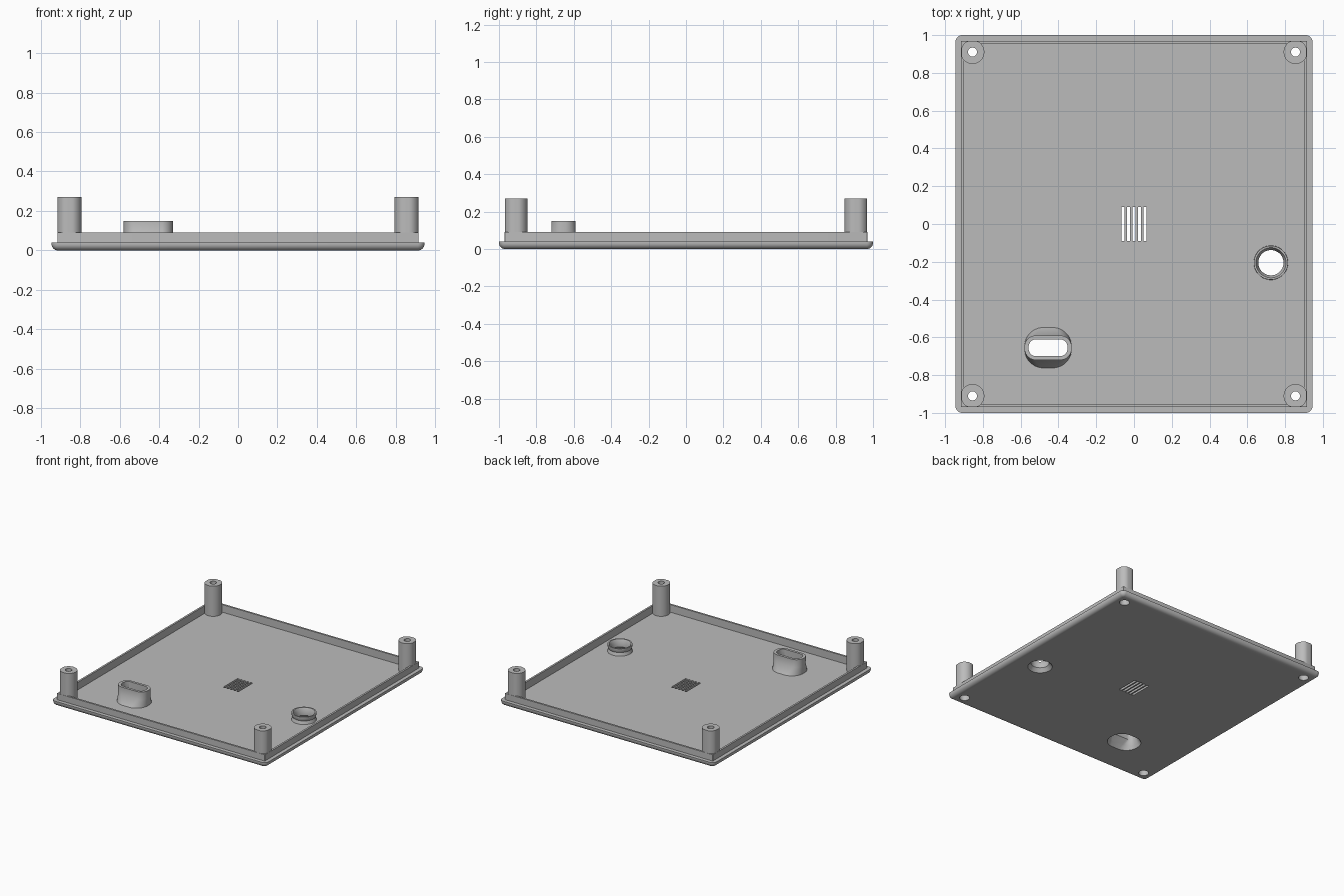
import bpy, bmesh, math

cube = bpy.data.objects.get("Cube")
if cube:
    bpy.data.objects.remove(cube, do_unlink=True)

grey = bpy.data.materials.new("plain grey")
grey.use_nodes = True
GREY = (0.5, 0.5, 0.5, 1)
grey.diffuse_color = GREY
grey.node_tree.nodes["Principled BSDF"].inputs["Base Color"].default_value = GREY

STEPS = 8            # points per rounded corner
EDGE_X, EDGE_Y = 0.945, 1.0
WALL_X, WALL_Y, WALL = 0.915, 0.97, 0.015
LIP, FLOOR, RIM = 0.04, 0.03, 0.09
POST_X, POST_Y, POST_TOP = 0.855, 0.91, 0.27


def rounded(w, h, r, z):
    """Rounded rectangle ring: half width, half depth, corner radius, height."""
    pts = []
    for q, (sx, sy) in enumerate([(1, 1), (-1, 1), (-1, -1), (1, -1)]):
        for k in range(STEPS):
            a = math.pi / 2 * (q + (k + 0.5) / STEPS)
            pts.append((sx * (w - r) + r * math.cos(a),
                        sy * (h - r) + r * math.sin(a), z))
    return pts


def circle(r, z):
    return rounded(r, r, r, z)


def add_loft(bm, rings, centre=(0, 0), tube=False, limit=None):
    """Skin rings; tube joins last to first, otherwise both ends are capped."""
    loops = []
    for ring in rings:
        loop = []
        for x, y, z in ring:
            x, y = x + centre[0], y + centre[1]
            if limit:
                x = max(-limit[0], min(limit[0], x))
                y = max(-limit[1], min(limit[1], y))
            loop.append(bm.verts.new((x, y, z)))
        loops.append(loop)
    pairs = list(zip(loops, loops[1:]))
    if tube:
        pairs.append((loops[-1], loops[0]))
    else:
        bm.faces.new(loops[0])
        bm.faces.new(loops[-1])
    n = len(loops[0])
    for a, b in pairs:
        for i in range(n):
            j = (i + 1) % n
            bm.faces.new((a[i], a[j], b[j], b[i]))


def finish(name, bm):
    bmesh.ops.recalc_face_normals(bm, faces=bm.faces)
    mesh = bpy.data.meshes.new(name)
    bm.to_mesh(mesh)
    bm.free()
    mesh.materials.append(grey)
    ob = bpy.data.objects.new(name, mesh)
    bpy.context.collection.objects.link(ob)
    return ob


def select(ob):
    bpy.ops.object.select_all(action='DESELECT')
    ob.select_set(True)
    bpy.context.view_layer.objects.active = ob


def smooth(ob):
    select(ob)
    bpy.ops.object.shade_smooth_by_angle(angle=math.radians(30))


# Cover: rounded lower edge, stepped lip, thin rim wall and recessed floor
rings = []
for k in range(7):
    a = math.pi / 2 * k / 6
    inset = 0.033 * (1 - math.sin(a))
    rings.append(rounded(EDGE_X - inset, EDGE_Y - inset, 0.036 - inset,
                         0.033 * (1 - math.cos(a))))
rings += [rounded(EDGE_X, EDGE_Y, 0.036, LIP),
          rounded(WALL_X, WALL_Y, 0.003, LIP),
          rounded(WALL_X, WALL_Y, 0.003, RIM),
          rounded(WALL_X - WALL, WALL_Y - WALL, 0.003, RIM),
          rounded(WALL_X - WALL, WALL_Y - WALL, 0.003, FLOOR)]
bm = bmesh.new()
add_loft(bm, rings)
cover = finish("cover", bm)

# Openings through the floor: vents, screw holes, button and socket funnels
corners = [(sx * POST_X, sy * POST_Y) for sx in (-1, 1) for sy in (-1, 1)]
button, socket = (0.725, -0.205), (-0.455, -0.655)
bm = bmesh.new()
for i in range(-2, 3):
    add_loft(bm, [rounded(0.009, 0.09, 0.003, z) for z in (-0.02, 0.06)],
             (i * 0.029, 0))
for c in corners:
    add_loft(bm, [circle(0.037, z) for z in (-0.02, 0.06)], c)
add_loft(bm, [circle(0.091, -0.001), circle(0.067, FLOOR),
              circle(0.067, 0.05)], button)
add_loft(bm, [rounded(0.125, 0.107, 0.1, -0.001),
              rounded(0.115, 0.08, 0.075, FLOOR),
              rounded(0.115, 0.08, 0.075, 0.05)], socket)
cutter = finish("opening_cutter", bm)
cutter.hide_render = True
cut = cover.modifiers.new("openings", 'BOOLEAN')
cut.operation, cut.solver, cut.object = 'DIFFERENCE', 'EXACT', cutter
select(cover)
bpy.ops.object.modifier_apply(modifier=cut.name)
bpy.data.objects.remove(cutter, do_unlink=True)
smooth(cover)

# Screw posts: counterbored tubes trimmed flush with the rim wall
for c in corners:
    bm = bmesh.new()
    add_loft(bm, [circle(0.063, FLOOR), circle(0.063, POST_TOP),
                  circle(0.024, POST_TOP), circle(0.024, 0.15),
                  circle(0.037, 0.15), circle(0.037, FLOOR)],
             c, tube=True, limit=(WALL_X - 0.001, WALL_Y - 0.001))
    side = "left" if c[0] > 0 else "right"
    end = "back" if c[1] > 0 else "front"
    smooth(finish(f"screw_post_{end}_{side}", bm))

# Button collar: short waisted ring
bm = bmesh.new()
add_loft(bm, [circle(0.091, FLOOR), circle(0.083, 0.055), circle(0.09, 0.07),
              circle(0.09, 0.088), circle(0.08, 0.088), circle(0.067, 0.06),
              circle(0.067, FLOOR)], button, tube=True)
smooth(finish("button_collar", bm))

# Socket shroud: round base blending up into a slotted oval
bm = bmesh.new()
add_loft(bm, [rounded(0.125, 0.107, 0.1, FLOOR),
              rounded(0.125, 0.065, 0.06, RIM),
              rounded(0.125, 0.065, 0.06, 0.15),
              rounded(0.103, 0.045, 0.04, 0.15),
              rounded(0.103, 0.045, 0.04, 0.07),
              rounded(0.115, 0.08, 0.075, FLOOR)], socket, tube=True)
smooth(finish("socket_shroud", bm))
